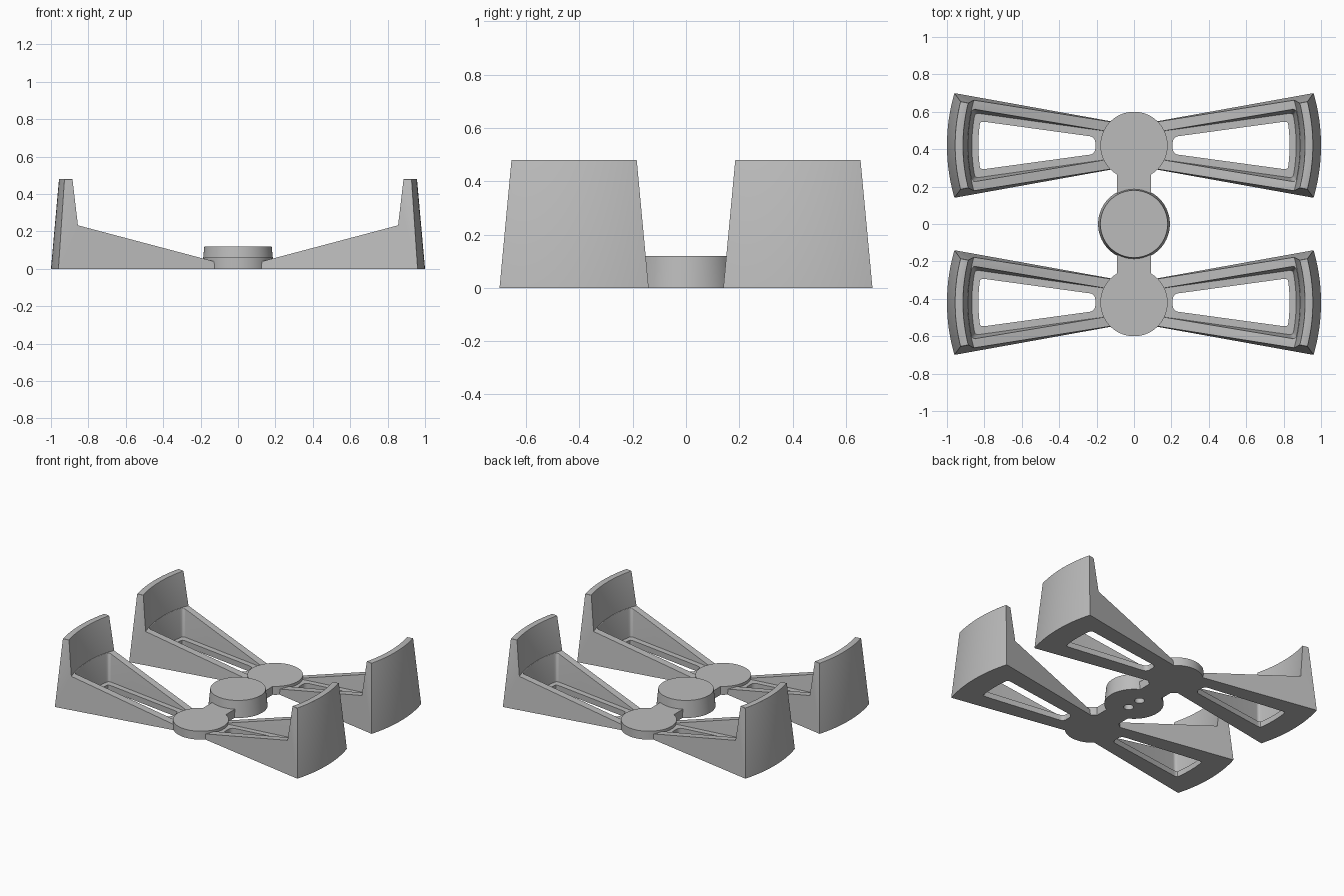
import bpy, bmesh, math

cube = bpy.data.objects.get("Cube")
if cube:
    bpy.data.objects.remove(cube, do_unlink=True)

grey = bpy.data.materials.new("plain_grey")
grey.use_nodes = True
COLOUR = (0.5, 0.5, 0.5, 1)
grey.diffuse_color = COLOUR
grey.node_tree.nodes["Principled BSDF"].inputs["Base Color"].default_value = COLOUR

HUB_Y = 0.42
HUB_R = 0.18
FLOOR = 0.04


def make_object(name, bm):
    bmesh.ops.recalc_face_normals(bm, faces=bm.faces)
    mesh = bpy.data.meshes.new(name)
    bm.to_mesh(mesh)
    bm.free()
    mesh.materials.append(grey)
    obj = bpy.data.objects.new(name, mesh)
    bpy.context.collection.objects.link(obj)
    return obj


def wedge(x0, half, slope, radius, n=24):
    """Outline widening from x0 outwards, closed by an arc about the hub."""
    a, b, c = 1 + slope ** 2, half * slope, half ** 2 - radius ** 2
    end_x = (-b + math.sqrt(b * b - a * c)) / a
    end = math.atan2(half + slope * end_x, end_x)
    arc = [(radius * math.cos(t), radius * math.sin(t))
           for t in (end * (2 * i / n - 1) for i in range(n + 1))]
    h = half + slope * x0
    return [(x0, -h)] + arc + [(x0, h)]


def loft(name, low, high, z_low, z_high, corner=0):
    """Solid between two outlines; z_low is a function of x."""
    bm = bmesh.new()
    v1 = [bm.verts.new((x, y, z_low(x))) for x, y in low]
    v2 = [bm.verts.new((x, y, z_high)) for x, y in high]
    bm.faces.new(v1)
    bm.faces.new(v2)
    n = len(v1)
    for i in range(n):
        j = (i + 1) % n
        bm.faces.new((v1[i], v1[j], v2[j], v2[i]))
    if corner:
        bmesh.ops.recalc_face_normals(bm, faces=bm.faces)
        posts = [e for e in bm.edges
                 if abs(e.verts[0].co.z - e.verts[1].co.z) > 0.1
                 and e.calc_face_angle() > 0.5]
        bmesh.ops.bevel(bm, geom=posts, offset=corner, segments=5,
                        profile=0.5, affect='EDGES')
    return make_object(name, bm)


def cylinder(name, r_low, r_high, z0, z1, y, sides=96):
    bm = bmesh.new()
    bmesh.ops.create_cone(bm, cap_ends=True, segments=sides, radius1=r_low,
                          radius2=r_high, depth=z1 - z0)
    bmesh.ops.translate(bm, vec=(0, y, (z0 + z1) / 2), verts=bm.verts)
    return make_object(name, bm)


def combine(target, other, operation):
    mod = target.modifiers.new("combine", 'BOOLEAN')
    mod.operation, mod.solver, mod.object = operation, 'EXACT', other
    bpy.context.view_layer.objects.active = target
    bpy.ops.object.modifier_apply(modifier=mod.name)
    bpy.data.objects.remove(other, do_unlink=True)


def smooth(obj):
    bpy.ops.object.select_all(action='DESELECT')
    obj.select_set(True)
    bpy.context.view_layer.objects.active = obj
    bpy.ops.object.shade_smooth_by_angle(angle=math.radians(28))


def inner_radius(z):
    return 0.866 + 0.1 * z


def rib_top(x):
    return FLOOR + 0.265 * (x - 0.13)


# Arm: drafted wedge, cut down to ribs, hollowed and given a window
arm = loft("left_front_arm", wedge(0.08, 0.107, 0.18, 1.0),
           wedge(0.08, 0.068, 0.18, 0.957), lambda x: 0, 0.48)
combine(arm, loft("rib_cutter", wedge(-0.1, 0.2, 0.18, inner_radius(0.235)),
                  wedge(-0.1, 0.2, 0.18, inner_radius(0.6)), rib_top, 0.6),
        'DIFFERENCE')
combine(arm, loft("channel_cutter",
                  wedge(0.12, 0.055, 0.14, inner_radius(FLOOR) - 0.003),
                  wedge(0.12, 0.101, 0.14, inner_radius(0.5) - 0.003),
                  lambda x: FLOOR, 0.5, corner=0.02), 'DIFFERENCE')
window = wedge(0.207, 0.017, 0.137, 0.832)
combine(arm, loft("window_cutter", window, window, lambda x: -0.1, 0.2,
                  corner=0.028), 'DIFFERENCE')

# Round the upper rims of the wall and ribs
bm = bmesh.new()
bm.from_mesh(arm.data)
rims = [e for e in bm.edges if len(e.link_faces) == 2 and e.is_convex
        and e.calc_face_angle() > 0.6
        and max(f.normal.z for f in e.link_faces) > 0.9
        and min(v.co.z for v in e.verts) > 0.07]
bmesh.ops.bevel(bm, geom=rims, offset=0.01, segments=3, profile=0.5,
                affect='EDGES', clamp_overlap=True)
bm.to_mesh(arm.data)
bm.free()
smooth(arm)

# Four arms sharing one mesh
arm.location.y = -HUB_Y
for name, y, turn in (("left_back_arm", HUB_Y, 0),
                      ("right_front_arm", -HUB_Y, math.pi),
                      ("right_back_arm", HUB_Y, math.pi)):
    copy = bpy.data.objects.new(name, arm.data)
    copy.location.y = y
    copy.rotation_euler.z = turn
    bpy.context.collection.objects.link(copy)

# Spine: bar, two hubs and the raised centre disc, with two blind holes below
bm = bmesh.new()
bmesh.ops.create_cube(bm, size=1)
for v in bm.verts:
    v.co.x *= HUB_R
    v.co.y *= 2 * HUB_Y
    v.co.z = 0.06 * (v.co.z + 0.5)
spine = make_object("spine", bm)
for y in (-HUB_Y, HUB_Y):
    combine(spine, cylinder("hub", HUB_R, HUB_R, 0, 0.06, y), 'UNION')
combine(spine, cylinder("centre_disc", 0.192, HUB_R, 0, 0.12, 0), 'UNION')
for y in (-0.055, 0.055):
    combine(spine, cylinder("hole_cutter", 0.032, 0.032, -0.05, 0.08, y, 32),
            'DIFFERENCE')
smooth(spine)
